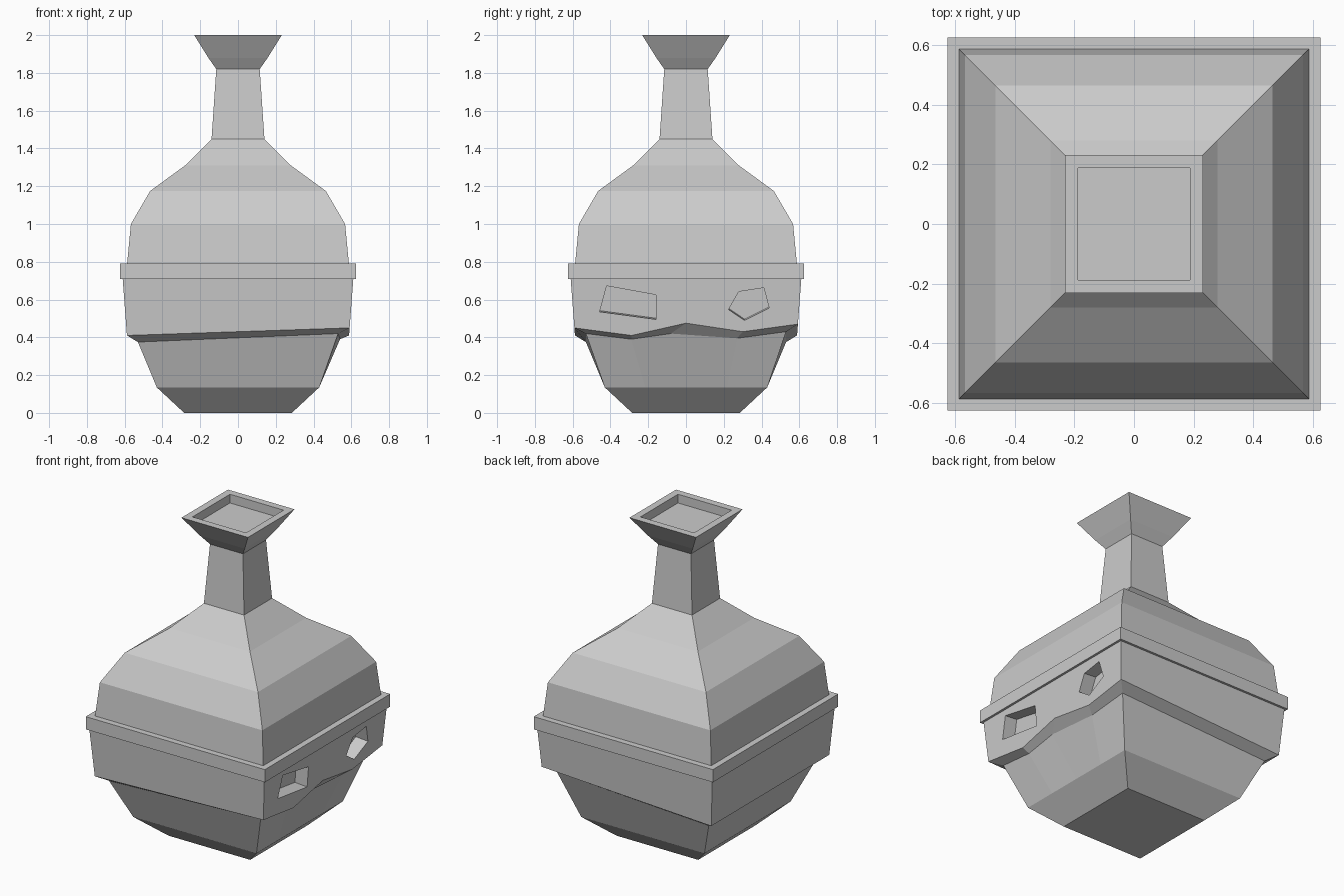
import bpy, bmesh
from mathutils import Vector

if "Cube" in bpy.data.objects:
    bpy.data.objects.remove(bpy.data.objects["Cube"])


def loft(name, rings, caps=True):
    """Skin a stack of equally sized point rings into one closed object."""
    bm = bmesh.new()
    loops = [[bm.verts.new(p) for p in ring] for ring in rings]
    n = len(loops[0])
    for a, b in zip(loops, loops[1:]):
        for i in range(n):
            j = (i + 1) % n
            bm.faces.new((a[i], a[j], b[j], b[i]))
    if caps:
        bm.faces.new(loops[0][::-1])
        bm.faces.new(loops[-1])
    bmesh.ops.recalc_face_normals(bm, faces=bm.faces)
    mesh = bpy.data.meshes.new(name)
    bm.to_mesh(mesh)
    bm.free()
    obj = bpy.data.objects.new(name, mesh)
    bpy.context.collection.objects.link(obj)
    return obj


def square(w, z):
    return [(-w, -w, z), (w, -w, z), (w, w, z), (-w, w, z)]


def split_square(w, z):
    # square with three extra points along the right side
    return [(-w, -w, z), (w, -w, z), (w, -w / 2, z), (w, 0, z),
            (w, w / 2, z), (w, w, z), (-w, w, z)]


def wall(z):
    # half width of the sloping wall below the band
    return 0.588 + (z - 0.41) * 0.075


# lower bowl with overhanging, jagged shell edge
inner = [(-0.53, -0.53, 0.375), (0.53, -0.53, 0.42), (0.54, -0.29, 0.39), (0.545, -0.08, 0.42),
         (0.54, 0.27, 0.395), (0.53, 0.53, 0.43), (-0.53, 0.53, 0.375)]
edge = [(-1, -1, 0.41), (1, -1, 0.45), (1, -0.49, 0.41), (1, 0, 0.475),
        (1, 0.51, 0.43), (1, 1, 0.47), (-1, 1, 0.41)]
edge = [(x * wall(z), y * wall(z), z) for x, y, z in edge]
bowl = loft("lower_bowl", [split_square(0.285, 0), split_square(0.43, 0.135), inner, edge,
                           split_square(wall(0.75), 0.75)])

# two recesses in the right wall, cut along its normal
normal = Vector((1, 0, -0.075)).normalized()
holes = {
    "left_recess": [(-0.42, 0.672), (-0.16, 0.625), (-0.16, 0.495), (-0.457, 0.535)],
    "right_recess": [(0.28, 0.642), (0.412, 0.662), (0.44, 0.555), (0.31, 0.49), (0.225, 0.547)],
}
for name, outline in holes.items():
    pts = [Vector((wall(z), y, z)) for y, z in outline]
    cutter = loft(name + "_cutter", [[p + normal * d for p in pts] for d in (-0.085, 0.1)])
    cutter.hide_render = True
    cutter.hide_set(True)
    cutter.display_type = 'WIRE'
    mod = bowl.modifiers.new(name, 'BOOLEAN')
    mod.operation = 'DIFFERENCE'
    mod.solver = 'EXACT'
    mod.object = cutter

# raised band around the widest part
loft("band", [square(0.625, 0.71), square(0.625, 0.79)])

# shoulder, neck and flared mouth with a shallow recess
profile = [(0.587, 0.76), (0.587, 0.79), (0.567, 1.0), (0.465, 1.175), (0.28, 1.31), (0.14, 1.45),
           (0.115, 1.82), (0.157, 1.88), (0.232, 2.0), (0.187, 2.0), (0.187, 1.945)]
loft("upper_bottle", [square(w, z) for w, z in profile])
